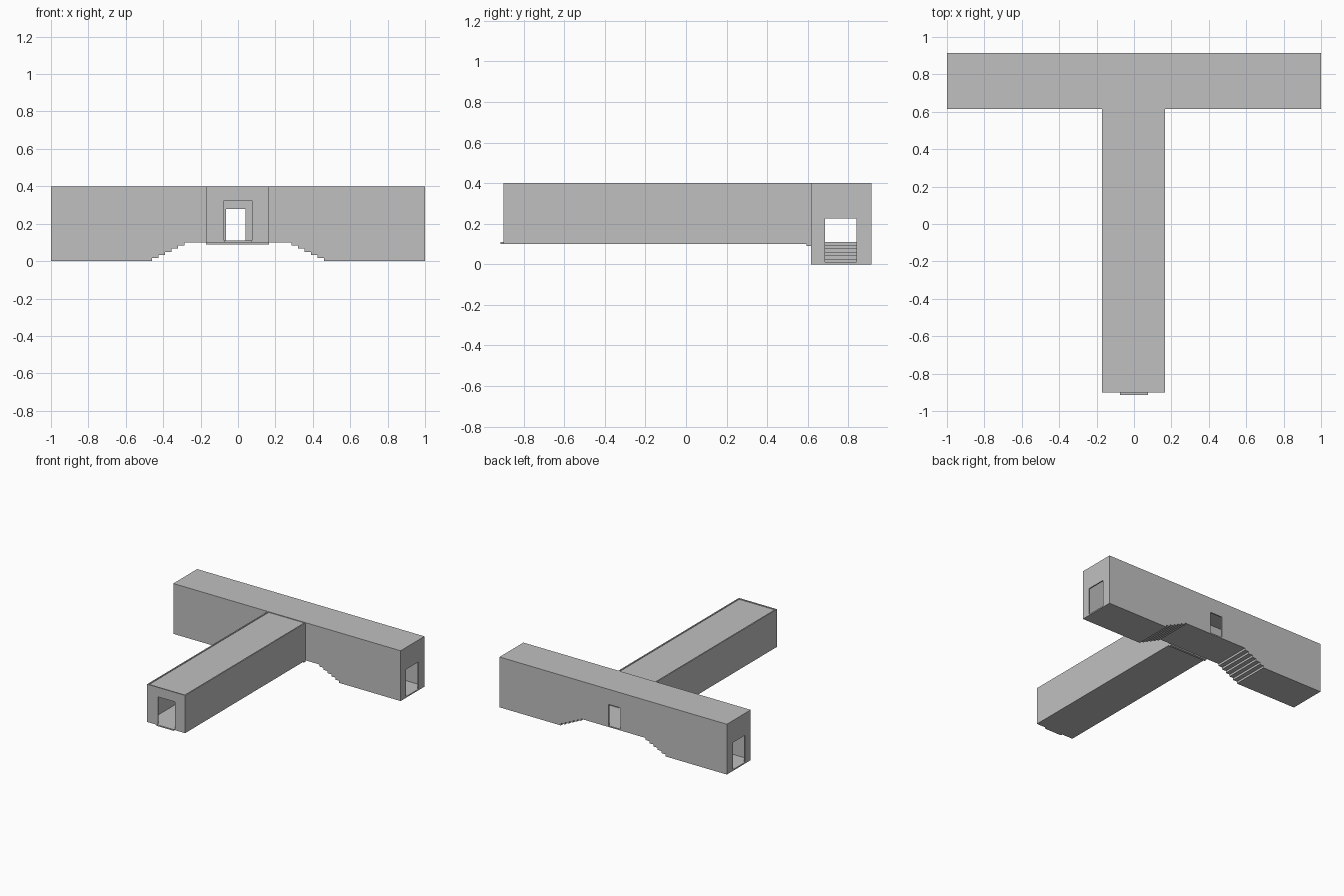
import bpy
import bmesh
from mathutils import Vector

cube = bpy.data.objects.get("Cube")
if cube:
    bpy.data.objects.remove(cube)

grey = bpy.data.materials.new("concrete grey")
grey.use_nodes = True
COLOUR = (0.53, 0.53, 0.53, 1)
grey.diffuse_color = COLOUR
grey.node_tree.nodes["Principled BSDF"].inputs["Base Color"].default_value = COLOUR

T = 0.01                     # shell thickness
TOP = 0.4                    # roof height
RAISED = 0.1                 # underside of the raised middle
Y0, Y1 = 0.615, 0.915        # cross hall depth
XL, XR = -0.17, 0.165        # long corridor width
FRONT = -0.9                 # corridor front face
STEPS = 6


def extrude(name, outline, axis, start, end):
    """Extrude a 2D outline along x (outline is y, z) or y (outline is x, z)."""
    bm = bmesh.new()
    place = (lambda a, b: (start, a, b)) if axis == "x" else (lambda a, b: (a, start, b))
    face = bm.faces.new([bm.verts.new(place(a, b)) for a, b in outline])
    grown = bmesh.ops.extrude_face_region(bm, geom=[face])
    move = Vector((end - start, 0, 0) if axis == "x" else (0, end - start, 0))
    verts = [v for v in grown["geom"] if isinstance(v, bmesh.types.BMVert)]
    bmesh.ops.translate(bm, verts=verts, vec=move)
    bmesh.ops.recalc_face_normals(bm, faces=bm.faces)
    mesh = bpy.data.meshes.new(name)
    bm.to_mesh(mesh)
    bm.free()
    mesh.materials.append(grey)
    obj = bpy.data.objects.new(name, mesh)
    bpy.context.collection.objects.link(obj)
    return obj


def box(name, x0, x1, y0, y1, z0, z1):
    return extrude(name, [(x0, z0), (x1, z0), (x1, z1), (x0, z1)], "y", y0, y1)


def notch(left, right, base, head):
    """Outline points of a doorway cut up from the bottom edge."""
    return [(left, base), (left, head), (right, head), (right, base)]


def stair_line(lift, opening=()):
    """Bottom line of the cross hall: low ends, steps, raised middle."""
    run, rise = 0.21 / STEPS, RAISED / STEPS
    left = [(-1, lift)]
    for i in range(STEPS):
        x = -0.46 + i * run
        left += [(x, lift + i * rise), (x, lift + (i + 1) * rise)]
    right = [(-x, z) for x, z in reversed(left)]
    return left + list(opening) + right


# Cross hall: stepped floor, long walls, roof and end walls
extrude("hall_floor", stair_line(0) + stair_line(T)[::-1], "y", Y0, Y1)
roof_edge = [(1, TOP - T), (-1, TOP - T)]
base = RAISED + T
extrude("hall_back_wall", stair_line(T, notch(-0.065, 0.04, base, 0.28)) + roof_edge,
        "y", Y1 - T, Y1)
extrude("hall_front_wall", stair_line(T, notch(XL + T, XR - T, base, TOP - 2 * T)) + roof_edge,
        "y", Y0, Y0 + T)
box("hall_roof", -1, 1, Y0, Y1, TOP - T, TOP)
end_outline = ([(Y0 + T, T)] + notch(0.685, 0.84, T, 0.225)
               + [(Y1 - T, T), (Y1 - T, TOP - T), (Y0 + T, TOP - T)])
extrude("hall_left_end_wall", end_outline, "x", 1 - T, 1)
extrude("hall_right_end_wall", end_outline, "x", -1, -1 + T)

# Long corridor: floor, side walls, slightly sunken roof and doorway wall
box("corridor_floor", XL, XR, FRONT, Y0, RAISED, base)
for name, x in (("corridor_right_wall", XL), ("corridor_left_wall", XR - T)):
    box(name, x, x + T, FRONT, Y0, base, TOP)
box("corridor_roof", XL + T, XR - T, FRONT + T, Y0, TOP - 1.5 * T, TOP - 0.5 * T)
front_outline = ([(XL + T, base)] + notch(-0.075, 0.075, base, 0.325)
                 + [(XR - T, base), (XR - T, TOP), (XL + T, TOP)])
extrude("corridor_front_wall", front_outline, "y", FRONT, FRONT + T)
box("door_sill", -0.075, 0.075, -0.915, FRONT, RAISED, base)

# Joint strip beneath the junction of corridor and hall
box("joint_strip", XL, XR, Y0 - 0.02, Y0, RAISED - T, RAISED)
